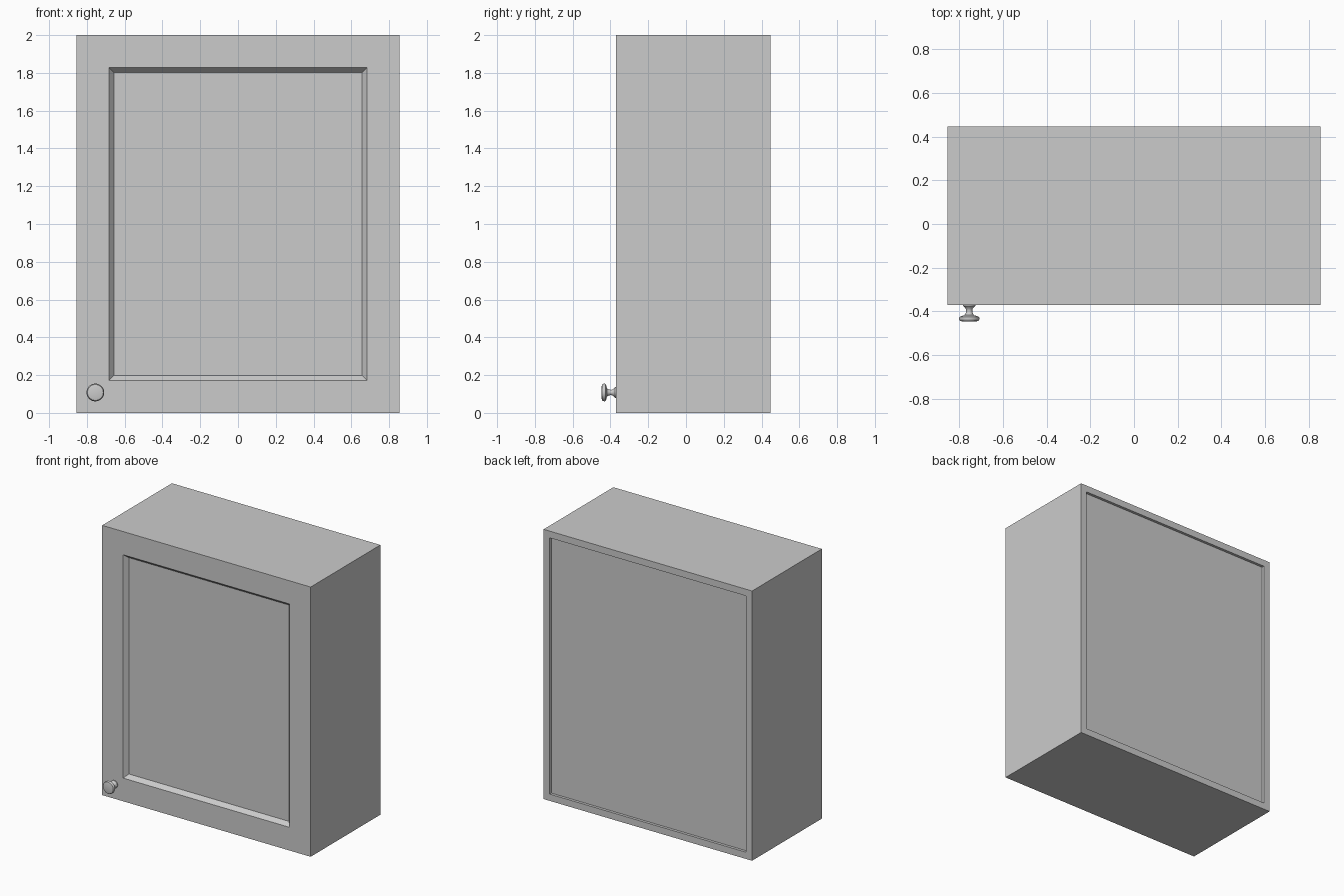
import bpy, bmesh, math
from mathutils import Matrix

if "Cube" in bpy.data.objects:
    bpy.data.objects.remove(bpy.data.objects["Cube"])

W, H = 0.855, 2.0                  # half width, height
BACK, SEAM, FRONT = 0.447, -0.32, -0.37
WALL = 0.05


def finish(name, bm):
    bmesh.ops.recalc_face_normals(bm, faces=bm.faces)
    mesh = bpy.data.meshes.new(name)
    bm.to_mesh(mesh)
    bm.free()
    ob = bpy.data.objects.new(name, mesh)
    bpy.context.collection.objects.link(ob)
    return ob


def rect_loop(bm, x, z0, z1, y):
    return [bm.verts.new(p) for p in ((-x, y, z0), (x, y, z0), (x, y, z1), (-x, y, z1))]


def skin(bm, rings, cap_first=True, cap_last=True, closed=False):
    """Bridge successive vertex rings with quads."""
    pairs = list(zip(rings, rings[1:]))
    if closed:
        pairs.append((rings[-1], rings[0]))
    for a, b in pairs:
        n = len(a)
        for i in range(n):
            j = (i + 1) % n
            bm.faces.new((a[i], a[j], b[j], b[i]))
    if not closed:
        if cap_first:
            bm.faces.new(rings[0])
        if cap_last:
            bm.faces.new(rings[-1])


# Cabinet carcass: a hollow four-sided tube
bm = bmesh.new()
skin(bm, [rect_loop(bm, W - d, d, H - d, y) for d, y in
          ((0, SEAM), (0, BACK), (WALL, BACK), (WALL, SEAM))], closed=True)
finish("cabinet_carcass", bm)

# Back panel, set slightly into the carcass
bm = bmesh.new()
skin(bm, [rect_loop(bm, W - WALL, WALL, H - WALL, y) for y in (BACK - 0.04, BACK - 0.02)])
finish("back_panel", bm)

# Door with a sloped recess around the flat centre panel
bm = bmesh.new()
skin(bm, [rect_loop(bm, W - d, d, H - d, y) for d, y in
          ((0, SEAM), (0, FRONT), (0.172, FRONT), (0.198, FRONT + 0.03))])
finish("door", bm)

# Turned door knob: (radius, distance out from door)
profile = [(0.028, 0.0), (0.028, 0.006), (0.024, 0.010), (0.016, 0.018), (0.014, 0.028),
           (0.016, 0.038), (0.022, 0.048), (0.036, 0.052), (0.045, 0.056), (0.047, 0.061),
           (0.046, 0.068), (0.042, 0.074), (0.030, 0.077)]
bm = bmesh.new()
SEG = 32
skin(bm, [[bm.verts.new((r * math.cos(2 * math.pi * i / SEG), -d,
                         r * math.sin(2 * math.pi * i / SEG))) for i in range(SEG)]
          for r, d in profile])
bmesh.ops.transform(bm, matrix=Matrix.Translation((-0.755, FRONT, 0.108)), verts=bm.verts)
knob = finish("door_knob", bm)
bpy.context.view_layer.objects.active = knob
knob.select_set(True)
bpy.ops.object.shade_smooth_by_angle(angle=math.radians(40))
